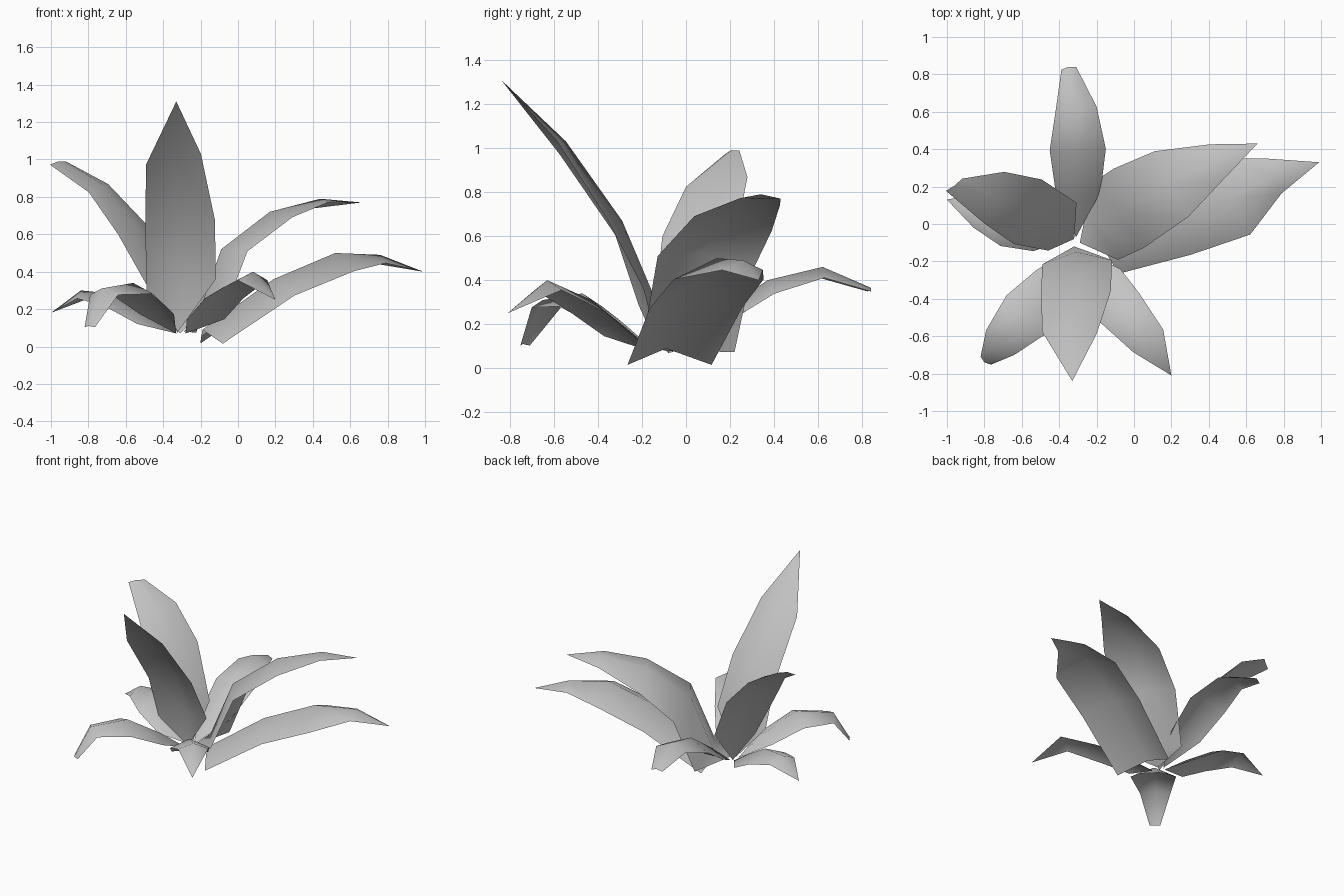
import bpy
import bmesh
import math
from mathutils import Matrix, Vector

cube = bpy.data.objects.get("Cube")
if cube:
    bpy.data.objects.remove(cube, do_unlink=True)

# Single plain grey for every leaf
grey = bpy.data.materials.new("leaf_grey")
grey.use_nodes = True
leaf_color = (0.55, 0.55, 0.55, 1)
grey.diffuse_color = leaf_color
grey.node_tree.nodes["Principled BSDF"].inputs["Base Color"].default_value = leaf_color


def make_leaf(name, stations, fold=0.35, roll=0.0):
    """Loft a folded blade along its midrib.

    Each station is (x, y, z, half_width) with an optional yaw in degrees that
    turns the row; the edges droop below the midrib by fold * half_width, and
    roll tilts the blade. A zero half width collapses the row to a point.
    """
    ribs = [Vector(station[:3]) for station in stations]
    last = len(ribs) - 1
    bm = bmesh.new()
    rows = []
    for index, station in enumerate(stations):
        half_width = station[3]
        rib = bm.verts.new(ribs[index])
        if half_width == 0:
            rows.append((rib, rib, rib))
            continue
        tangent = ribs[min(index + 1, last)] - ribs[max(index - 1, 0)]
        yaw = math.radians(sum(station[4:]))
        tangent = Matrix.Rotation(yaw, 3, "Z") @ tangent.normalized()
        side = Vector((-tangent.y, tangent.x, 0)).normalized()
        side = (side + Vector((0, 0, roll))).normalized()
        droop = side.cross(tangent).normalized() * fold * half_width
        left = bm.verts.new(ribs[index] + side * half_width + droop)
        right = bm.verts.new(ribs[index] - side * half_width + droop)
        rows.append((left, rib, right))

    # Bridge neighbouring rows, dropping repeated corners at the points
    for lower, upper in zip(rows, rows[1:]):
        for column in range(2):
            corners = (lower[column], lower[column + 1], upper[column + 1], upper[column])
            bm.faces.new(list(dict.fromkeys(corners)))
    bmesh.ops.recalc_face_normals(bm, faces=bm.faces)
    bm.normal_update()
    if sum(face.normal.z * face.calc_area() for face in bm.faces) < 0:
        bmesh.ops.reverse_faces(bm, faces=bm.faces)
    for face in bm.faces:
        face.smooth = True

    mesh = bpy.data.meshes.new(name)
    bm.to_mesh(mesh)
    bm.free()
    mesh.materials.append(grey)
    leaf = bpy.data.objects.new(name, mesh)
    bpy.context.scene.collection.objects.link(leaf)
    return leaf


# Tall leaf leaning to the front
make_leaf("tall_front_leaf", [
    (-.32, -.12, .08, 0), (-.31, -.15, .34, .19), (-.31, -.29, .67, .19),
    (-.35, -.545, 1.03, .15), (-.33, -.84, 1.31, 0)], fold=0.3, roll=0.2)

# Tall leaf on the right side
make_leaf("tall_right_leaf", [
    (-.32, -.08, .07, 0), (-.36, -.03, .31, .15), (-.54, .05, .65, .19),
    (-.73, .13, .87, .15), (-.96, .205, .99, .055, -35)], fold=0.2, roll=-0.15)

# Two broad leaves on the left side
make_leaf("upper_left_leaf", [
    (-.29, -.1, .08, 0), (-.22, 0, .15, .22, -22), (-.09, .07, .52, .23, -8),
    (.17, .21, .72, .2), (.44, .34, .79, .1), (.66, .43, .77, 0)], fold=0.35, roll=-0.17)
make_leaf("lower_left_leaf", [
    (-.19, -.09, .09, .2), (.19, .03, .36, .22), (.52, .14, .5, .22),
    (.76, .26, .49, .1), (.99, .33, .4, 0)], fold=0.45)

# Low leaves that arch over and droop at the tip
make_leaf("back_leaf", [
    (-.31, -.07, .07, 0), (-.3, .14, .24, .12), (-.3, .37, .4, .15),
    (-.31, .62, .46, .11), (-.35, .84, .365, .04)], fold=0.45)
make_leaf("low_right_leaf", [
    (-.33, -.08, .07, 0), (-.47, -.03, .17, .13), (-.65, .02, .28, .15),
    (-.84, .08, .3, .1), (-1, .13, .18, 0)], fold=0.45)
make_leaf("front_right_leaf", [
    (-.33, -.13, .07, 0), (-.42, -.29, .21, .11), (-.56, -.47, .34, .15),
    (-.73, -.65, .31, .1), (-.8, -.74, .11, .035)], fold=0.4)
make_leaf("front_left_leaf", [
    (-.28, -.14, .07, 0), (-.19, -.28, .19, .12), (-.09, -.43, .31, .13),
    (.08, -.63, .4, .1), (.2, -.81, .25, 0)], fold=0.45)
